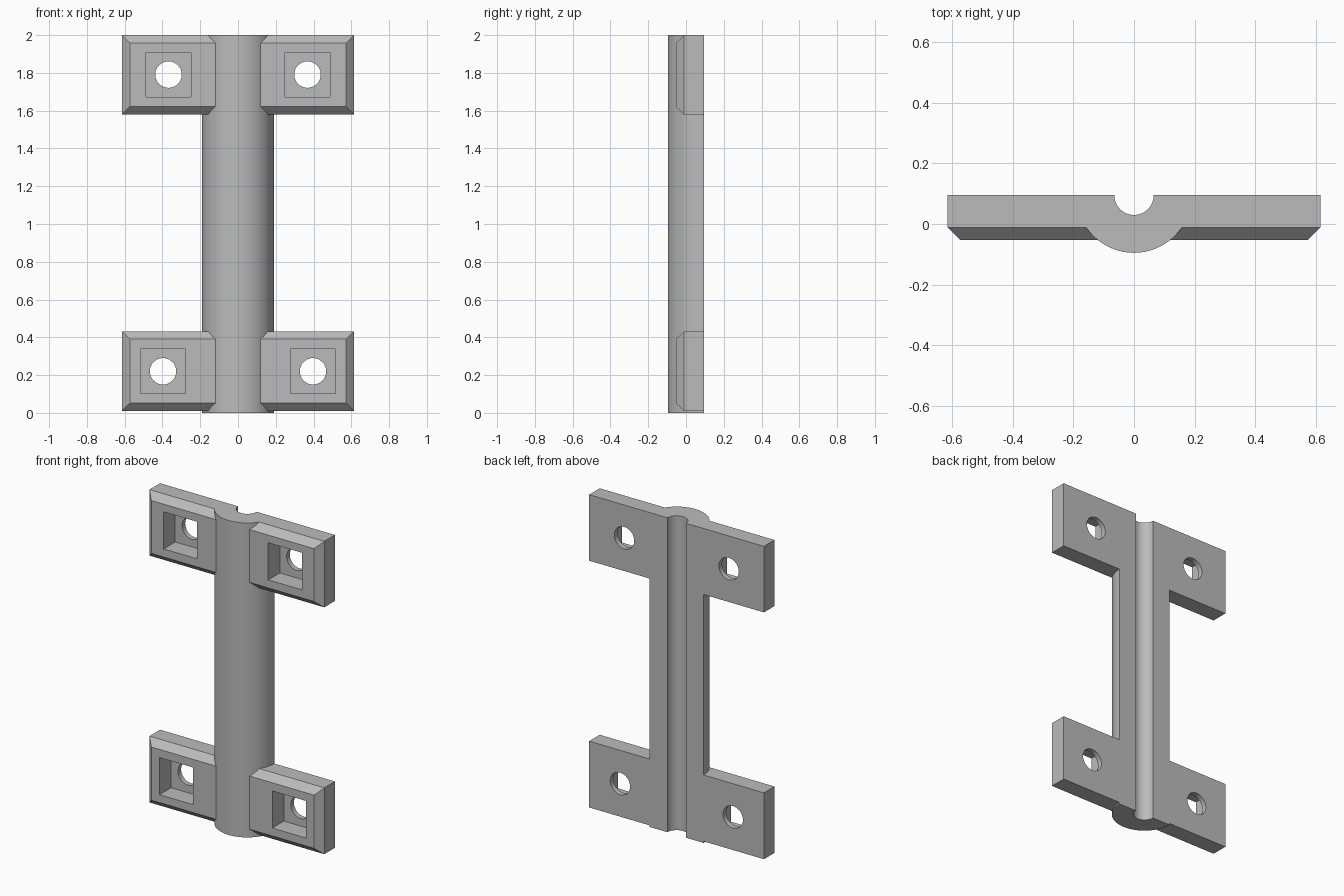
import bpy, bmesh
from math import pi, sin, cos, radians

cube = bpy.data.objects.get("Cube")
if cube:
    bpy.data.objects.remove(cube, do_unlink=True)

BACK, FRONT, CHAMFER = 0.095, -0.053, 0.042
OUTER, INNER = 0.615, 0.1

grey = bpy.data.materials.new("plain grey")
grey.use_nodes = True
colour = (0.5, 0.5, 0.5, 1)
grey.diffuse_color = colour
grey.node_tree.nodes["Principled BSDF"].inputs["Base Color"].default_value = colour


def finish(name, bm):
    """Turn a bmesh into a grey object."""
    bmesh.ops.recalc_face_normals(bm, faces=bm.faces[:])
    mesh = bpy.data.meshes.new(name)
    bm.to_mesh(mesh)
    bm.free()
    mesh.materials.append(grey)
    obj = bpy.data.objects.new(name, mesh)
    bpy.context.collection.objects.link(obj)
    return obj


def combine(target, other, operation):
    """Apply a boolean and remove the second object."""
    mod = target.modifiers.new(operation.lower(), "BOOLEAN")
    mod.operation, mod.object, mod.solver = operation, other, "EXACT"
    bpy.context.view_layer.objects.active = target
    bpy.ops.object.modifier_apply(modifier=mod.name)
    bpy.data.objects.remove(other, do_unlink=True)


def loft(name, rings):
    """Close a solid between rings with equal point counts."""
    bm = bmesh.new()
    loops = [[bm.verts.new(p) for p in ring] for ring in rings]
    n = len(loops[0])
    bm.faces.new(loops[0])
    bm.faces.new(loops[-1])
    for a, b in zip(loops, loops[1:]):
        for i in range(n):
            j = (i + 1) % n
            bm.faces.new((a[i], a[j], b[j], b[i]))
    return finish(name, bm)


def rect(x0, x1, z0, z1, y):
    return [(x0, y, z0), (x1, y, z0), (x1, y, z1), (x0, y, z1)]


def disc(x, z, radius, y, steps=40):
    return [(x + radius * cos(2 * pi * i / steps), y,
             z + radius * sin(2 * pi * i / steps)) for i in range(steps)]


def arc(radius, steps):
    """Half circle bulging to the front, from left to right."""
    return [(radius * cos(pi * i / steps), BACK - radius * sin(pi * i / steps))
            for i in range(steps + 1)]


# Half-round spine with a half-round groove along its back
profile = arc(0.19, 56) + arc(0.065, 32)[::-1]
bracket = loft("bracket", [[(x, y, z) for x, y in profile] for z in (0, 2)])

# Four chamfered mounting tabs: z range, hole centre x and z
for z0, z1, hole_x, hole_z in ((1.58, 2.0, 0.368, 1.791), (0.01, 0.432, 0.397, 0.22)):
    for side in (-1, 1):
        a, b, c = side * INNER, side * OUTER, CHAMFER
        tab = loft("tab", [
            rect(a, b, z0, z1, BACK),
            rect(a, b, z0, z1, FRONT + c),
            rect(a, b - side * c, z0 + c, z1 - c, FRONT)])

        # Square nut pocket from the front, round bolt hole through the back
        x, half = side * hole_x, 0.118
        pocket = loft("pocket_cutter", [
            rect(x - half, x + half, hole_z - half, hole_z + half, y)
            for y in (FRONT - 0.1, 0.063)])
        combine(tab, pocket, "DIFFERENCE")
        hole = loft("hole_cutter", [disc(x, hole_z, 0.07, y) for y in (0, BACK + 0.1)])
        combine(tab, hole, "DIFFERENCE")
        combine(bracket, tab, "UNION")

# Smooth the round faces, keep edges sharp
bpy.ops.object.select_all(action="DESELECT")
bracket.select_set(True)
bpy.context.view_layer.objects.active = bracket
bpy.ops.object.shade_smooth_by_angle(angle=radians(30))
